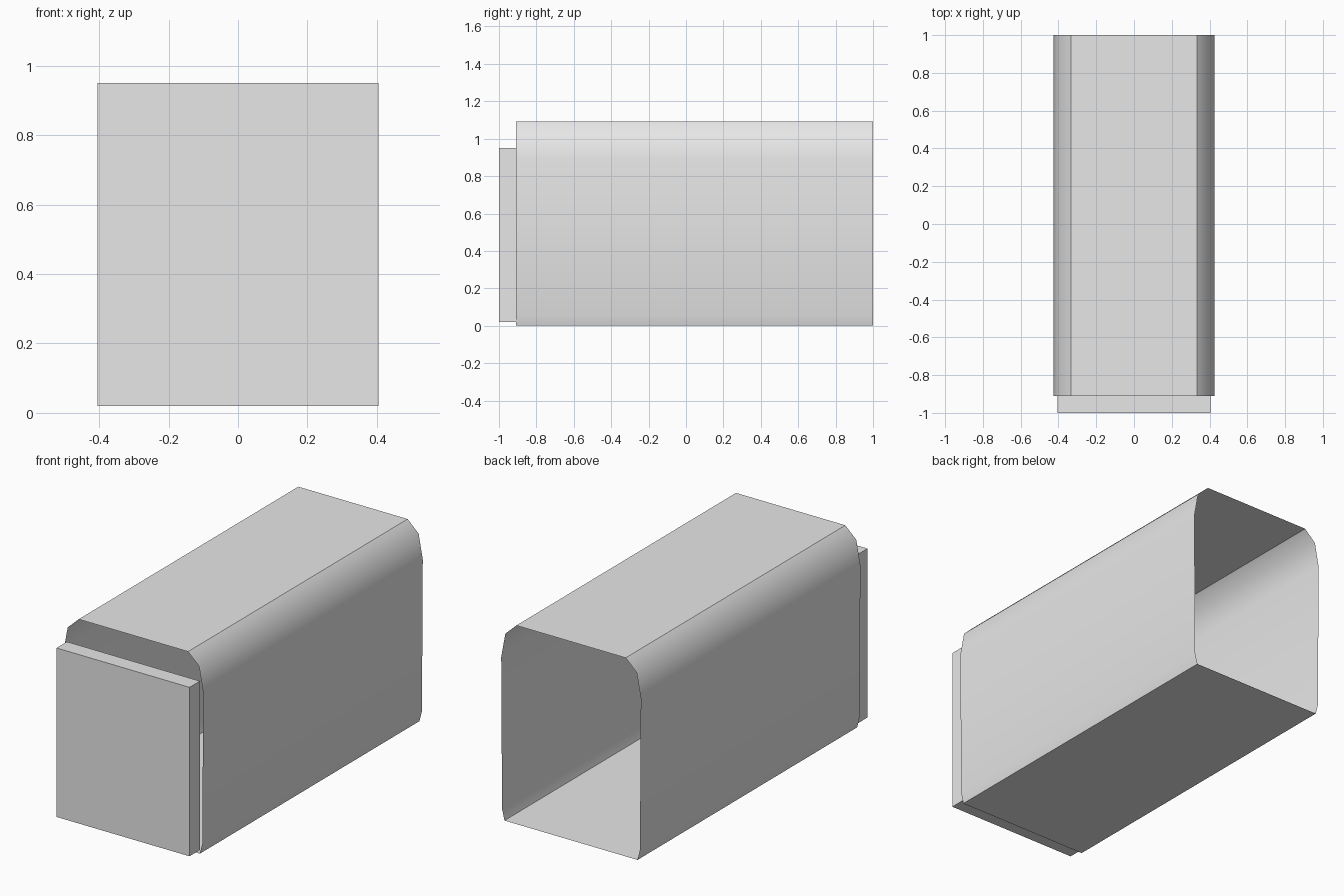
import bpy
import bmesh
import math

cube = bpy.data.objects.get("Cube")
if cube:
    bpy.data.objects.remove(cube, do_unlink=True)

# Single plain grey
GREY = (0.8, 0.8, 0.8, 1.0)
grey = bpy.data.materials.new("light_grey")
grey.use_nodes = True
grey.diffuse_color = GREY
grey.node_tree.nodes["Principled BSDF"].inputs["Base Color"].default_value = GREY


def add_object(name, bm):
    mesh = bpy.data.meshes.new(name)
    bm.to_mesh(mesh)
    bm.free()
    mesh.materials.append(grey)
    obj = bpy.data.objects.new(name, mesh)
    bpy.context.collection.objects.link(obj)
    return obj


# Open sleeve: half profile from floor to roof, mirrored and swept along y
FRONT, BACK = -0.91, 1.0
half = [(0.405, 0.0), (0.42, 0.06), (0.425, 0.895), (0.40, 1.03), (0.333, 1.093)]
profile = half + [(-x, z) for x, z in reversed(half)]

bm = bmesh.new()
front_ring = [bm.verts.new((x, FRONT, z)) for x, z in profile]
back_ring = [bm.verts.new((x, BACK, z)) for x, z in profile]
for i in range(len(profile)):
    j = (i + 1) % len(profile)
    bm.faces.new((front_ring[i], back_ring[i], back_ring[j], front_ring[j]))
bm.normal_update()
sleeve = add_object("open_sleeve", bm)

# Rounded sides shade smooth, roof and floor edges stay sharp
bpy.ops.object.select_all(action="DESELECT")
sleeve.select_set(True)
bpy.context.view_layer.objects.active = sleeve
bpy.ops.object.shade_smooth_by_angle(angle=math.radians(40))

# Flat panel in front of the sleeve opening
bm = bmesh.new()
bmesh.ops.create_cube(bm, size=1.0)
bmesh.ops.scale(bm, vec=(0.81, 0.09, 0.93), verts=bm.verts)
bmesh.ops.translate(bm, vec=(0, -0.955, 0.485), verts=bm.verts)
add_object("front_panel", bm)
